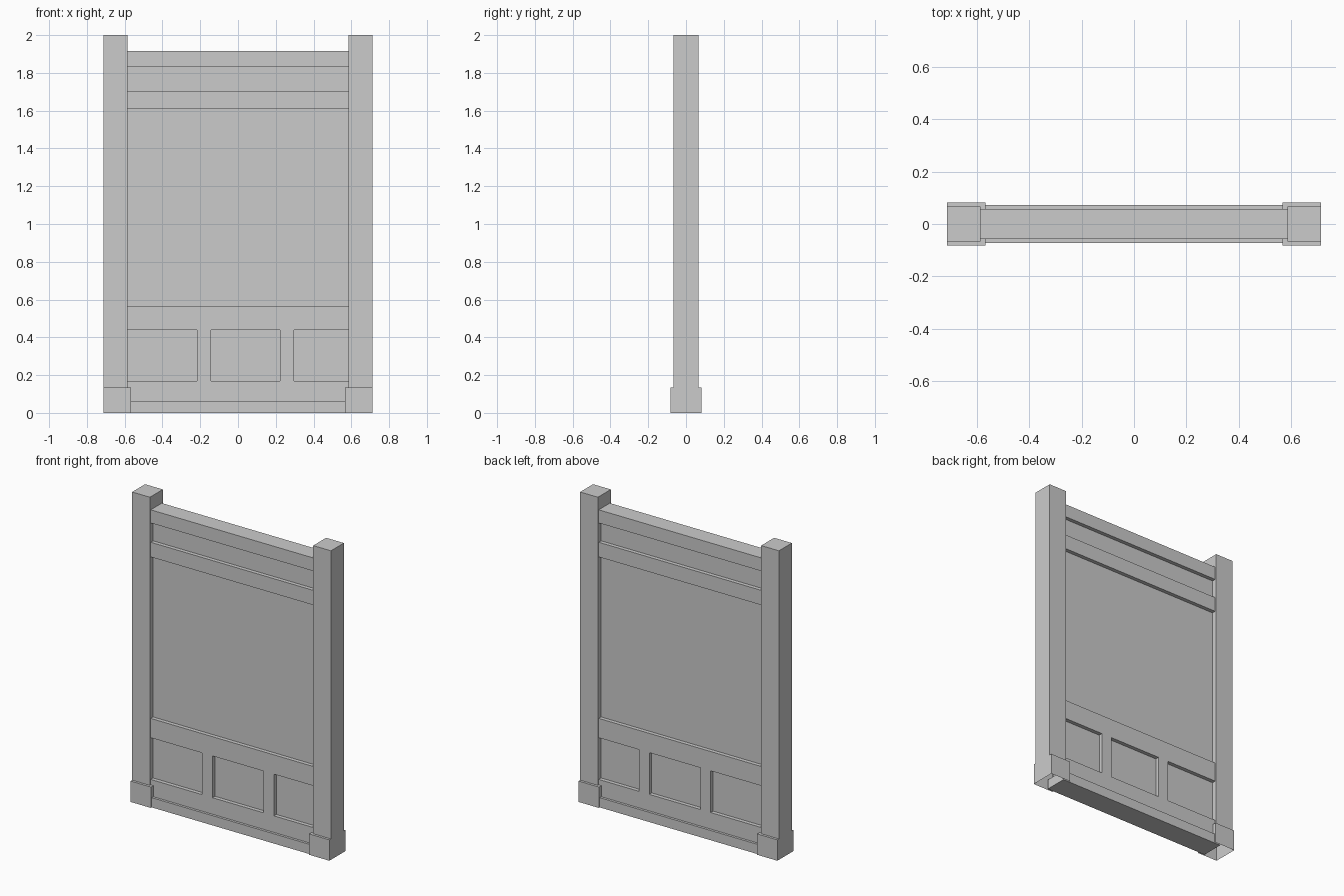
import bpy, bmesh

if "Cube" in bpy.data.objects:
    bpy.data.objects.remove(bpy.data.objects["Cube"])

def box(name, x0, x1, y, z0, z1, skip_bottom=False):
    """Box symmetric in depth (+-y), optionally open underneath."""
    bm = bmesh.new()
    bmesh.ops.create_cube(bm, size=1)
    for v in bm.verts:
        v.co = (x0 if v.co.x < 0 else x1, y if v.co.y > 0 else -y, z0 if v.co.z < 0 else z1)
    if skip_bottom:
        bm.normal_update()
        bmesh.ops.delete(bm, geom=[f for f in bm.faces if f.normal.z < -0.5], context='FACES_ONLY')
    me = bpy.data.meshes.new(name)
    bm.to_mesh(me)
    bm.free()
    ob = bpy.data.objects.new(name, me)
    bpy.context.collection.objects.link(ob)
    return ob

IN, OUT = 0.585, 0.712

# posts and their foot blocks
for side, s in (("left", -1), ("right", 1)):
    box(f"{side}_post", *sorted((s * IN, s * OUT)), 0.066, 0.135, 2.0, True)
    box(f"{side}_foot_block", *sorted((s * 0.567, s * OUT)), 0.082, 0.0, 0.135, True)

# horizontal rails
for name, z0, z1 in (("top_rail", 1.83, 1.915), ("upper_rail", 1.61, 1.705),
                     ("middle_rail", 0.44, 0.565), ("bottom_rail", 0.06, 0.17)):
    box(name, -IN, IN, 0.057, z0, z1)

# skirting between the foot blocks
box("skirting", -0.61, 0.61, 0.073, 0.0, 0.063)

# short uprights dividing the lower panels
for i, x in enumerate((-0.18, 0.26)):
    box(f"divider_{i + 1}", x - 0.037, x + 0.037, 0.057, 0.17, 0.44)

# recessed panels
for name, z0, z1 in (("top_panel", 1.705, 1.83), ("main_panel", 0.565, 1.61),
                     ("lower_panel", 0.17, 0.44)):
    box(name, -IN, IN, 0.032, z0, z1)
